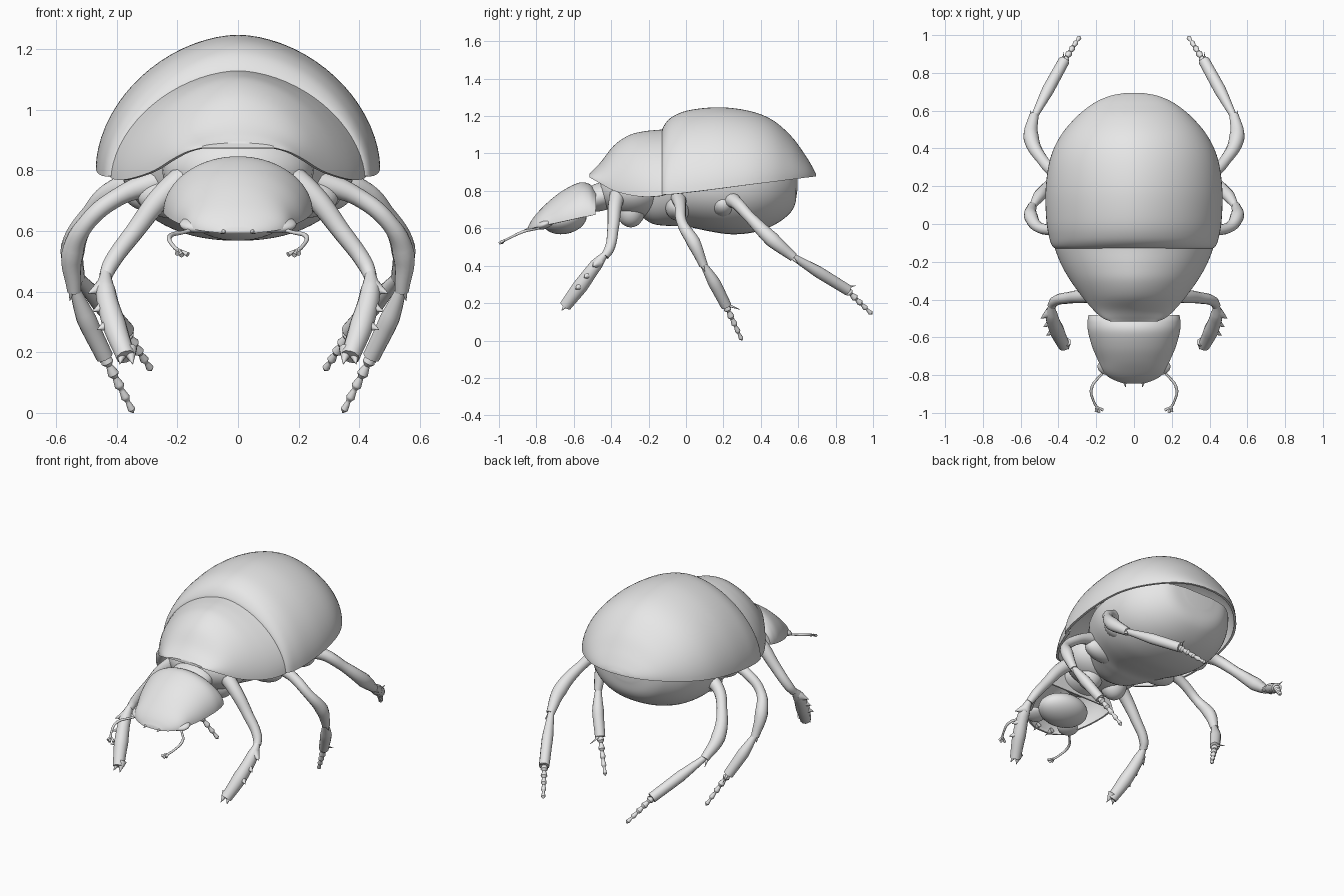
import bpy, bmesh, math
from mathutils import Vector, Matrix

cube = bpy.data.objects.get("Cube")
if cube:
    bpy.data.objects.remove(cube, do_unlink=True)

grey = bpy.data.materials.new("shell_grey")
grey.use_nodes = True
grey.diffuse_color = (0.8, 0.8, 0.8, 1)
grey.node_tree.nodes["Principled BSDF"].inputs["Base Color"].default_value = (0.8, 0.8, 0.8, 1)
parts = []


def add(name, data, mirror=False):
    data.materials.append(grey)
    ob = bpy.data.objects.new(name, data)
    bpy.context.collection.objects.link(ob)
    if mirror:
        ob.modifiers.new("mirror", 'MIRROR')
    parts.append(ob)
    return ob


def smooth_rows(rows, steps=6):
    """Catmull-Rom interpolation of station rows."""
    out = []
    pts = [Vector(r) for r in rows]
    pts = [2 * pts[0] - pts[1]] + pts + [2 * pts[-1] - pts[-2]]
    for a, b, c, d in zip(pts, pts[1:], pts[2:], pts[3:]):
        for i in range(steps):
            t = i / steps
            out.append(0.5 * (2 * b + (c - a) * t + (2 * a - 5 * b + 4 * c - d) * t ** 2
                              + (3 * b - a - 3 * c + d) * t ** 3))
    return out + [pts[-2]]


def arch(name, rows, thick=0, power=1, cap_first=False, seg=36):
    """Loft of half ellipses along y; rows are (y, half width, edge z, crown z)."""
    bm = bmesh.new()
    rings = []
    for y, w, edge, crown in smooth_rows(rows):
        ring = []
        for i in range(seg + 1):
            c, s = math.cos(math.pi * i / seg), math.sin(math.pi * i / seg)
            x = w * math.copysign(abs(c) ** power, c)
            ring.append(bm.verts.new((x, y, edge + (crown - edge) * max(s, 0) ** power)))
        rings.append(ring)
    for r, q in zip(rings, rings[1:]):
        for i in range(seg):
            bm.faces.new((r[i], r[i + 1], q[i + 1], q[i]))
    bm.faces.new(rings[-1])
    if cap_first:
        bm.faces.new(rings[0])
    bmesh.ops.recalc_face_normals(bm, faces=bm.faces)
    me = bpy.data.meshes.new(name)
    bm.to_mesh(me)
    bm.free()
    ob = add(name, me)
    if thick:
        mod = ob.modifiers.new("thickness", 'SOLIDIFY')
        mod.thickness, mod.offset = thick, 0
    return ob


def blob(name, centre, size, tilt=0, mirror=False):
    bm = bmesh.new()
    m = Matrix.Translation(centre) @ Matrix.Rotation(tilt, 4, 'X') @ Matrix.Diagonal((*size, 1))
    bmesh.ops.create_uvsphere(bm, u_segments=32, v_segments=20, radius=1, matrix=m)
    me = bpy.data.meshes.new(name)
    bm.to_mesh(me)
    bm.free()
    return add(name, me, mirror)


def tube(name, pts, radii):
    """Tapered limb, mirrored to the other side."""
    cu = bpy.data.curves.new(name, 'CURVE')
    cu.dimensions = '3D'
    cu.bevel_depth, cu.bevel_resolution = 1, 4
    cu.resolution_u, cu.use_fill_caps = 6, True
    sp = cu.splines.new('BEZIER')
    sp.bezier_points.add(len(pts) - 1)
    for p, co, r in zip(sp.bezier_points, pts, radii):
        p.co, p.radius = co, r
        p.handle_left_type = p.handle_right_type = 'AUTO'
    tmp = bpy.data.objects.new(name, cu)
    bpy.context.collection.objects.link(tmp)
    me = bpy.data.meshes.new_from_object(tmp.evaluated_get(bpy.context.evaluated_depsgraph_get()))
    bpy.data.objects.remove(tmp)
    return add(name, me, True)


def spike(name, base, tip, r):
    tube(name, [base, tip], [r, 0.001])


def tarsus(name, a, b, count=5):
    """Chain of small flaring foot joints ending in a claw."""
    a, b = Vector(a), Vector(b)
    pts, radii = [], []
    for i in range(count):
        f = 1 - 0.5 * i / count
        pts += [a.lerp(b, i / count), a.lerp(b, (i + 0.7) / count)]
        radii += [0.012 * f, 0.021 * f]
    tube(name, pts + [b], radii + [0.002])


# Wing cases
arch("wing_cases", [(-.128, .395, .785, 1.09), (-.115, .425, .78, 1.14), (-.07, .442, .782, 1.19),
                    (.02, .457, .792, 1.225), (.18, .461, .812, 1.24), (.34, .438, .833, 1.22),
                    (.46, .385, .848, 1.172), (.56, .302, .861, 1.085), (.63, .215, .87, .99),
                    (.67, .13, .875, .925), (.687, .045, .877, .89)], thick=.014, power=1.1)

# Thorax shield
arch("thorax_shield", [(-.09, .418, .785, 1.125), (-.14, .408, .772, 1.12), (-.22, .375, .768, 1.112),
                       (-.30, .328, .778, 1.092), (-.38, .27, .80, 1.038), (-.45, .21, .837, .95),
                       (-.49, .165, .86, .908), (-.51, .12, .873, .888)], thick=.014, power=1.12)

# Body underside
arch("body", [(-.26, .13, .82, .68), (-.18, .20, .84, .625), (-.08, .28, .85, .612), (0, .335, .85, .61),
              (.12, .385, .86, .585), (.24, .395, .87, .568), (.36, .38, .875, .578),
              (.46, .335, .88, .612), (.54, .265, .885, .665), (.58, .20, .89, .72),
              (.595, .10, .895, .80)], power=.9, cap_first=True)
blob("front_thorax", (0, -.28, .80), (.25, .19, .15))
blob("neck", (0, -.45, .77), (.13, .13, .075), tilt=.3)
blob("front_hip", (.09, -.295, .695), (.08, .075, .09), mirror=True)
blob("middle_hip", (.20, -.04, .71), (.13, .07, .07), mirror=True)
blob("hind_hip", (.27, .20, .73), (.11, .07, .07), mirror=True)

# Head
arch("head", [(-.487, .236, .672, .80), (-.52, .24, .665, .832), (-.57, .237, .655, .838),
              (-.65, .215, .637, .80), (-.72, .185, .622, .748), (-.78, .158, .61, .69),
              (-.815, .115, .60, .648), (-.838, .055, .593, .608)], thick=.012, cap_first=True)
blob("mouth", (0, -.65, .65), (.16, .12, .08), tilt=.2)
blob("brow", (.125, -.755, .622), (.068, .05, .024), tilt=.4, mirror=True)
spike("jaw", (.05, -.81, .605), (.045, -.865, .592), .016)

# Antennae
tube("antenna", [(.13, -.76, .61), (.175, -.80, .597), (.225, -.87, .582), (.213, -.94, .55), (.19, -.98, .53)],
     [.009, .006, .008, .006, .007])
for i, tip in enumerate([(.165, -.985, .522), (.185, -.997, .52), (.20, -.992, .525)]):
    tube(f"antenna_club_{i + 1}", [(.20, -.965, .54), tip], [.004, .008])

# Front legs with toothed digging shins
tube("front_thigh", [(.15, -.36, .80), (.25, -.38, .715), (.34, -.39, .60), (.42, -.41, .49), (.437, -.435, .45)],
     [.045, .038, .031, .027, .022])
tube("front_shin", [(.437, -.43, .465), (.437, -.48, .405), (.408, -.565, .29), (.37, -.645, .185)],
     [.016, .033, .04, .032])
for i in range(3):
    base = Vector((.445, -.47, .415)).lerp(Vector((.415, -.56, .295)), i / 2)
    spike(f"shin_tooth_{i + 1}", base, base + Vector((.05, -.03, -.02)), .03)
for i, x in enumerate((.347, .39)):
    spike(f"shin_end_tooth_{i + 1}", (x * .5 + .185, -.625, .21), (x, -.665, .16), .026)

# Middle legs
tube("middle_thigh", [(.24, -.04, .77), (.39, -.03, .715), (.50, -.02, .625), (.546, .04, .525), (.54, .095, .40)],
     [.045, .03, .028, .037, .023])
tube("middle_shin", [(.543, .085, .42), (.50, .15, .31), (.44, .215, .185)], [.016, .033, .029])
tarsus("middle_foot", (.445, .21, .195), (.345, .30, 0))

# Hind legs
tube("hind_thigh", [(.30, .23, .76), (.41, .27, .735), (.485, .34, .66), (.545, .46, .54), (.53, .575, .445)],
     [.05, .034, .03, .041, .025])
tube("hind_shin", [(.533, .56, .455), (.455, .71, .365), (.37, .865, .27)], [.017, .032, .03])
tarsus("hind_foot", (.375, .855, .275), (.285, .995, .14))

# Spurs at knees and shin ends
spike("middle_knee_spur", (.545, .08, .42), (.555, .10, .37), .016)
spike("middle_shin_spur", (.44, .21, .195), (.455, .29, .165), .01)
spike("hind_knee_spur", (.535, .55, .46), (.55, .60, .41), .016)
spike("hind_shin_spur", (.37, .85, .28), (.375, .91, .295), .01)

# Bake modifiers and shade smooth
dg = bpy.context.evaluated_depsgraph_get()
for ob in parts:
    ob.data = bpy.data.meshes.new_from_object(ob.evaluated_get(dg))
    ob.modifiers.clear()
bpy.ops.object.select_all(action='DESELECT')
for ob in parts:
    ob.select_set(True)
bpy.context.view_layer.objects.active = parts[0]
bpy.ops.object.shade_smooth_by_angle(angle=math.radians(40))
